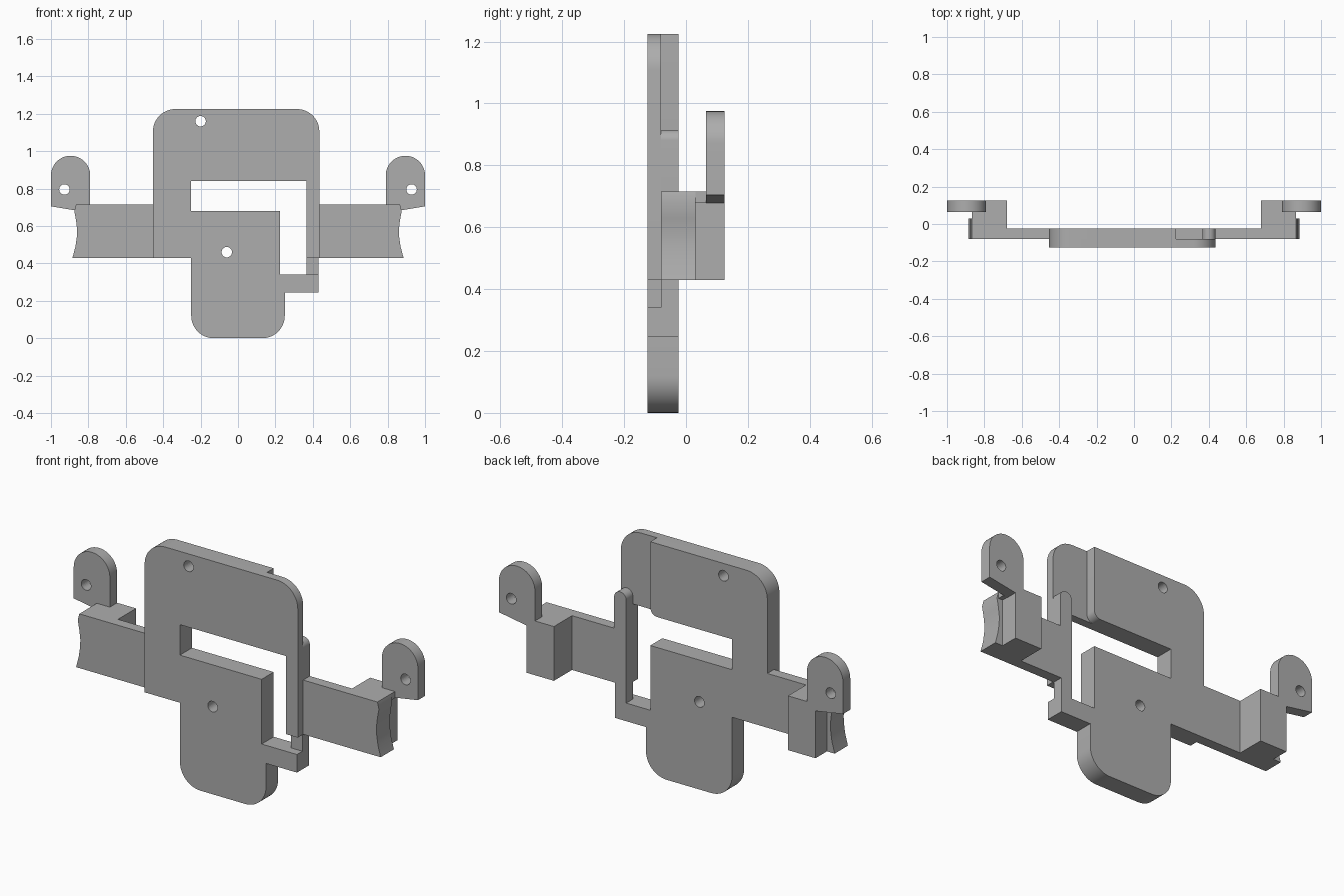
import bpy, bmesh, math
from mathutils import Vector

cube = bpy.data.objects.get("Cube")
if cube:
    bpy.data.objects.remove(cube, do_unlink=True)

grey = bpy.data.materials.new("plain grey")
grey.use_nodes = True
COLOR = (0.42, 0.42, 0.42, 1)
grey.diffuse_color = COLOR
grey.node_tree.nodes["Principled BSDF"].inputs["Base Color"].default_value = COLOR

FRONT, STEP, BACK = -0.125, -0.08, -0.025
REAR = 0.125


def rounded(points, steps=12):
    """Outline from (x, z) or (x, z, radius) corners."""
    out = []
    for i, p in enumerate(points):
        c = Vector(p[:2])
        if len(p) == 2:
            out.append(c)
            continue
        a = (Vector(points[i - 1][:2]) - c).normalized()
        b = (Vector(points[(i + 1) % len(points)][:2]) - c).normalized()
        half = a.angle(b) / 2
        center = c + (a + b).normalized() * p[2] / math.sin(half)
        start = c + a * p[2] / math.tan(half) - center
        end = c + b * p[2] / math.tan(half) - center
        sweep = start.angle_signed(end)
        for k in range(steps + 1):
            t = -sweep * k / steps
            out.append(center + Vector((start.x * math.cos(t) - start.y * math.sin(t),
                                        start.x * math.sin(t) + start.y * math.cos(t))))
    return out


def slab(name, points, y0, y1, side=1):
    """Extrude an outline from y0 to y1; side -1 mirrors it in x."""
    bm = bmesh.new()
    face = bm.faces.new([bm.verts.new((p.x * side, y0, p.y)) for p in rounded(points)])
    ext = bmesh.ops.extrude_face_region(bm, geom=[face])["geom"]
    bmesh.ops.translate(bm, vec=(0, y1 - y0, 0),
                        verts=[v for v in ext if isinstance(v, bmesh.types.BMVert)])
    bmesh.ops.recalc_face_normals(bm, faces=bm.faces)
    mesh = bpy.data.meshes.new(name)
    bm.to_mesh(mesh)
    bm.free()
    mesh.materials.append(grey)
    ob = bpy.data.objects.new(name, mesh)
    bpy.context.collection.objects.link(ob)
    bpy.ops.object.select_all(action="DESELECT")
    ob.select_set(True)
    bpy.context.view_layer.objects.active = ob
    bpy.ops.object.shade_smooth_by_angle(angle=math.radians(30))
    return ob


def drill(x, z, *targets):
    bpy.ops.mesh.primitive_cylinder_add(vertices=32, radius=0.028, depth=0.6,
                                        location=(x, 0, z), rotation=(math.pi / 2, 0, 0))
    cutter = bpy.context.object
    cutter.name = "hole_cutter"
    cutter.data.materials.append(grey)
    cutter.hide_render = True
    cutter.hide_set(True)
    for ob in targets:
        mod = ob.modifiers.new("hole", "BOOLEAN")
        mod.operation = "DIFFERENCE"
        mod.solver = "EXACT"
        mod.object = cutter


# Front layer: rounded plate, window, lower body and tab
front_layer = slab("front_plate", [
    (-0.455, 0.43), (-0.455, 1.225, 0.12), (0.435, 1.225, 0.12), (0.435, 0.43),
    (0.365, 0.43), (0.365, 0.84), (-0.25, 0.84), (-0.25, 0.68), (0.225, 0.68),
    (0.225, 0.34), (0.43, 0.34), (0.43, 0.245), (0.25, 0.245),
    (0.25, 0, 0.12), (-0.25, 0, 0.12), (-0.25, 0.43)], FRONT, STEP)

# Back layer: shorter plate, arms and the round-topped column
back_layer = slab("back_plate_and_arms", [
    (-0.84, 0.43), (-0.84, 0.715), (-0.455, 0.715), (-0.455, 1.225, 0.12),
    (0.225, 1.225), (0.225, 0.84, 0.04), (-0.25, 0.84), (-0.25, 0.68), (0.225, 0.68),
    (0.225, 0.34), (0.365, 0.34), (0.365, 0.915, 0.0345), (0.435, 0.915, 0.0345),
    (0.435, 0.715), (0.84, 0.715), (0.84, 0.43), (0.43, 0.43), (0.43, 0.245),
    (0.25, 0.245), (0.25, 0, 0.12), (-0.25, 0, 0.12), (-0.25, 0.43)], STEP, BACK)

drill(-0.2, 1.16, front_layer, back_layer)
drill(-0.06, 0.46, front_layer, back_layer)

# Arm ends: block, curved end flange, top lip and drilled ear
for side, label in ((1, "left"), (-1, "right")):
    slab(label + "_block", [(0.68, 0.43), (0.68, 0.715), (0.84, 0.715), (0.84, 0.43)],
         BACK, REAR, side)
    slab(label + "_end_flange", [
        (0.84, 0.43), (0.84, 0.715), (0.866, 0.715), (0.875, 0.68), (0.866, 0.63),
        (0.86, 0.58), (0.862, 0.54), (0.869, 0.49), (0.885, 0.43)], STEP, 0.03, side)
    slab(label + "_lip", [(0.84, 0.68), (0.84, 0.715), (0.866, 0.715), (0.866, 0.68)],
         0.03, 0.065, side)
    ear = slab(label + "_ear", [
        (0.79, 0.67), (0.79, 0.975, 0.1045), (1, 0.975, 0.1045), (1, 0.705)],
        0.065, REAR, side)
    drill(0.928 * side, 0.795, ear)
